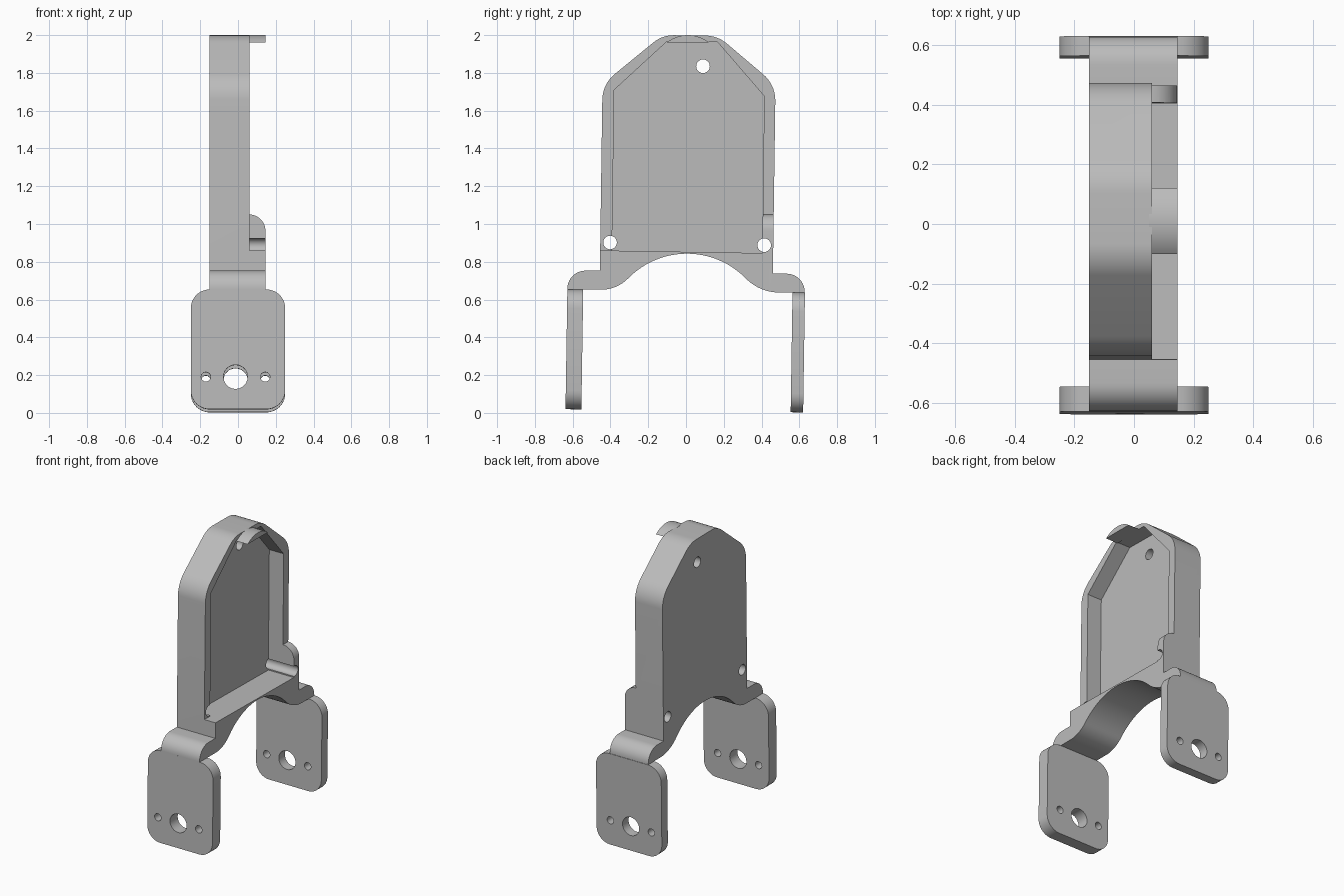
import bpy, bmesh, math
from mathutils import Vector

cube = bpy.data.objects.get("Cube")
if cube:
    bpy.data.objects.remove(cube)

grey = bpy.data.materials.new("plain_grey")
grey.use_nodes = True
grey.diffuse_color = (0.5, 0.5, 0.5, 1)
grey.node_tree.nodes["Principled BSDF"].inputs["Base Color"].default_value = (0.5, 0.5, 0.5, 1)

TILT = -0.0155          # the whole bracket leans slightly about x


def arc(cx, cz, r, a0, a1, n):
    return [(cx + r * math.cos(math.radians(a0 + (a1 - a0) * i / n)),
             cz + r * math.sin(math.radians(a0 + (a1 - a0) * i / n))) for i in range(n + 1)]


def rounded(corners, n=10):
    """Polygon from (a, b) or (a, b, radius) corners, rounding those with a radius."""
    out = []
    for i, c in enumerate(corners):
        p = Vector(c[:2])
        if len(c) < 3:
            out.append(tuple(p))
            continue
        u = (Vector(corners[i - 1][:2]) - p).normalized()
        v = (Vector(corners[(i + 1) % len(corners)][:2]) - p).normalized()
        half = u.angle(v) / 2
        centre = p + (u + v).normalized() * c[2] / math.sin(half)
        start = p + u * c[2] / math.tan(half) - centre
        end = p + v * c[2] / math.tan(half) - centre
        turn = start.angle(end)
        for k in range(n + 1):
            t = k / n
            q = (start * math.sin((1 - t) * turn) + end * math.sin(t * turn)) / math.sin(turn)
            out.append(tuple(centre + q))
    return out


def prism(name, outline, t0, t1, axis="x"):
    """Extrude a (y, z) outline along x, or an (x, z) outline along y."""
    place = (lambda a, b, t: (t, a, b)) if axis == "x" else (lambda a, b, t: (a, t, b))
    bm = bmesh.new()
    face = bm.faces.new([bm.verts.new(place(a, b, t0)) for a, b in outline])
    new = bmesh.ops.extrude_face_region(bm, geom=[face])["geom"]
    move = Vector(place(0, 0, t1 - t0))
    bmesh.ops.translate(bm, vec=move, verts=[g for g in new if isinstance(g, bmesh.types.BMVert)])
    bmesh.ops.recalc_face_normals(bm, faces=bm.faces)
    mesh = bpy.data.meshes.new(name)
    bm.to_mesh(mesh)
    bm.free()
    mesh.materials.append(grey)
    obj = bpy.data.objects.new(name, mesh)
    bpy.context.collection.objects.link(obj)
    return obj


def activate(obj):
    bpy.ops.object.select_all(action="DESELECT")
    obj.select_set(True)
    bpy.context.view_layer.objects.active = obj


def cut(obj, cutter):
    mod = obj.modifiers.new("cut", "BOOLEAN")
    mod.operation, mod.solver, mod.object = "DIFFERENCE", "EXACT", cutter
    activate(obj)
    bpy.ops.object.modifier_apply(modifier=mod.name)
    bpy.data.objects.remove(cutter)


def drill(obj, a, b, r, axis):
    cut(obj, prism("drill", arc(a, b, r, 0, 345, 23), -0.5, 0.5, axis))


def smooth(obj):
    activate(obj)
    bpy.ops.object.shade_smooth_by_angle(angle=math.radians(25))


# Body: full side outline with shoulders and the arch underneath
arch = arc(0.005, 0.408, 0.435, 135, 45, 24)
outline = rounded([
    (-0.628, 0.652), (-0.628, 0.753, 0.095), (-0.456, 0.753),
    (-0.442, 1.741, 0.18), (-0.125, 2.0, 0.17), (0.167, 1.997, 0.18),
    (0.474, 1.737, 0.18), (0.46, 0.737), (0.628, 0.737, 0.095), (0.628, 0.637),
    (0.392, 0.637, 0.25)] + arch[::-1] + [(-0.369, 0.652, 0.2)])
body = prism("body", outline, -0.15, 0.145)

# Step: remove the upper front layer, leaving the ledge and the rear tab
cut(body, prism("step", [(-0.7, 0.864), (-0.392, 0.859), (0.404, 0.846),
                         (0.414, 1.677), (0.414, 2.2), (-0.7, 2.2)], 0.06, 0.3))
tab_round = [(0.06, 1.05)] + arc(0.06, 0.965, 0.085, 88, 0, 12) + [(0.3, 0.965), (0.3, 2.2), (0.06, 2.2)]
cut(body, prism("tab_round", tab_round, 0.35, 0.7, "y"))

# Pocket
cut(body, prism("pocket", [(-0.392, 0.859), (-0.38, 1.71), (-0.1, 1.967), (0.167, 1.963),
                           (0.414, 1.677), (0.404, 0.846)], -0.05, 0.3))

# Screw holes
for y, z in [(0.09, 1.835), (-0.402, 0.902), (0.414, 0.888)]:
    drill(body, y, z, 0.036, "x")
smooth(body)

# Top hook: curved lip with a flat underside
lip = arc(0.01, 1.82, 0.18, 128, 52, 16)
smooth(prism("top_hook", lip, 0.05, 0.145))

# Mounting plates
for name, y, z, thick, hole_z in [("front_plate", -0.591, 0.336, 0.084, -0.146),
                                  ("back_plate", 0.592, 0.32, 0.066, -0.148)]:
    w, h, r = 0.25, 0.317, 0.1
    shape = rounded([(-w, -h, r), (w, -h, r), (w, h, r), (-w, h, r)])
    plate = prism(name, shape, -thick / 2, thick / 2, "y")
    for x, radius in [(-0.013, 0.064), (-0.17, 0.025), (0.144, 0.025)]:
        drill(plate, x, hole_z, radius, "y")
    plate.location = (0, y, z)
    plate.rotation_euler.x = TILT
    smooth(plate)
